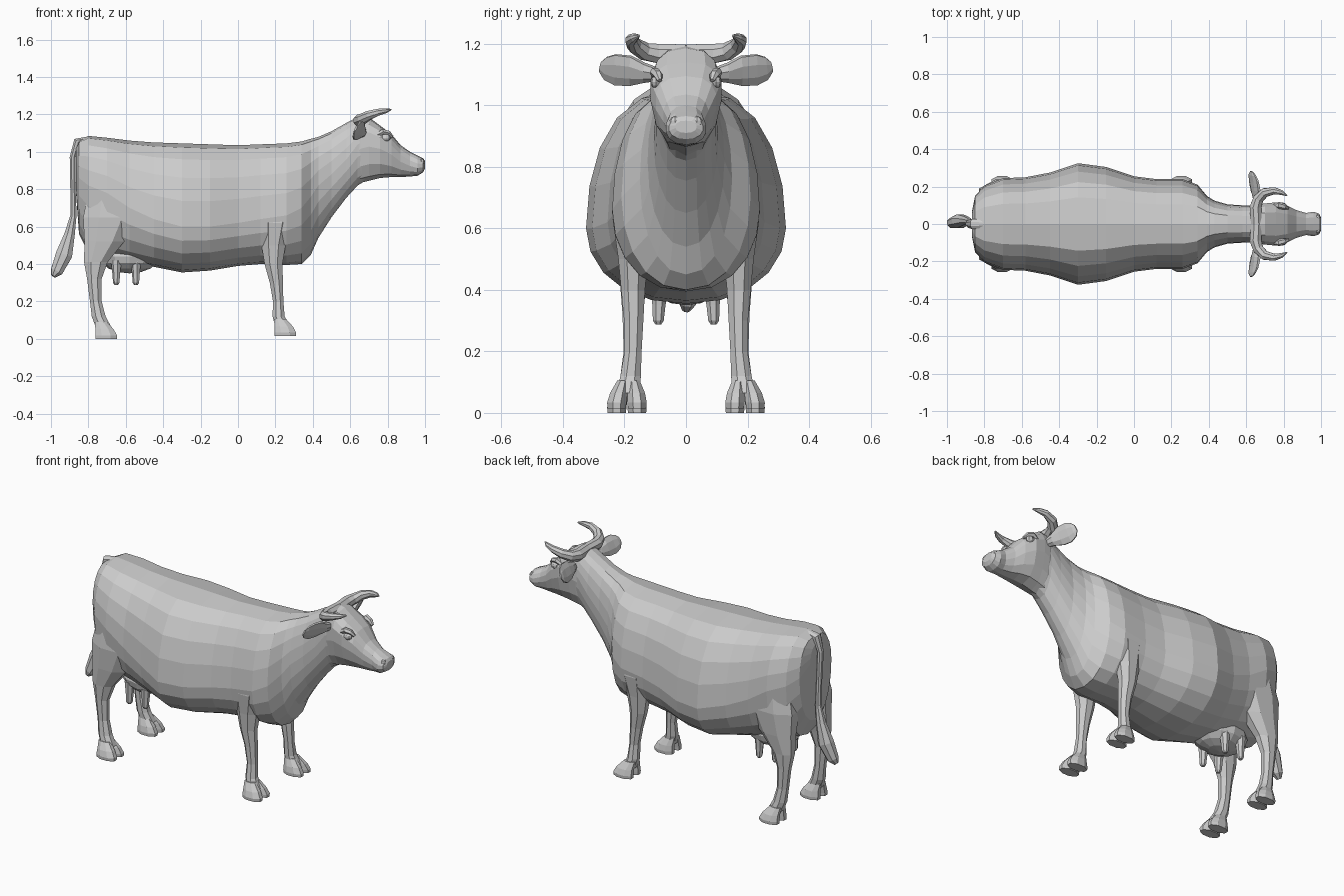
import bpy, bmesh, math
from mathutils import Vector


def loft(name, rings):
    """Skin a list of closed point rings and cap both ends."""
    bm = bmesh.new()
    vs = [[bm.verts.new(p) for p in r] for r in rings]
    n = len(vs[0])
    for a, b in zip(vs, vs[1:]):
        for i in range(n):
            j = (i + 1) % n
            bm.faces.new((a[i], a[j], b[j], b[i]))
    bm.faces.new(vs[0])
    bm.faces.new(vs[-1])
    bmesh.ops.recalc_face_normals(bm, faces=bm.faces[:])
    me = bpy.data.meshes.new(name)
    bm.to_mesh(me)
    bm.free()
    ob = bpy.data.objects.new(name, me)
    bpy.context.collection.objects.link(ob)
    return ob


def slices(name, stations, n, p_top, p_bot):
    """Loft along x through (x, bottom, top, half width, height of widest point)."""
    rings = []
    for x, zb, zt, w, zw in stations:
        ring = []
        for i in range(n):
            a = 2 * math.pi * i / n + math.pi / 2
            c, s = math.cos(a), math.sin(a)
            if abs(c) < 1e-6:
                c = 0
            y = math.copysign(abs(c) ** (p_top if s > 0 else p_bot), c) * w
            ring.append((x, y, zw + s * ((zt - zw) if s > 0 else (zw - zb))))
        rings.append(ring)
    return loft(name, rings)


def tube(name, pts, hint, n=8, flat=False, side=1):
    """Loft along a path of (x, y, z, radius along hint, radius across)."""
    P = [Vector(p[:3]) for p in pts]
    rings = []
    for i, p in enumerate(pts):
        t = P[min(i + 1, len(P) - 1)] - P[max(i - 1, 0)]
        t = Vector((0, 0, -1)) if flat else t.normalized()
        u = Vector(hint)
        u = (u - t * u.dot(t)).normalized()
        v = t.cross(u)
        ring = []
        for k in range(n):
            a = 2 * math.pi * (k + 0.5) / n
            q = P[i] + u * p[3] * math.cos(a) + v * p[4] * math.sin(a)
            ring.append((q.x, q.y * side, q.z))
        rings.append(ring)
    return loft(name, rings)


def ball(name, loc, scale, seg=10, rings=6, rot=(0, 0, 0)):
    bpy.ops.mesh.primitive_uv_sphere_add(segments=seg, ring_count=rings, location=loc, rotation=rot)
    ob = bpy.context.object
    ob.name = name
    ob.scale = scale
    return ob


# Torso and neck
slices("body", [
    (-.866, .78, 1.02, .07, .92), (-.85, .56, 1.06, .15, .86),
    (-.80, .46, 1.085, .205, .82), (-.70, .43, 1.075, .245, .78),
    (-.58, .41, 1.06, .25, .70), (-.45, .385, 1.05, .275, .64),
    (-.30, .355, 1.045, .325, .60), (-.15, .365, 1.04, .305, .60),
    (0, .39, 1.035, .255, .62), (.12, .40, 1.04, .24, .64),
    (.26, .395, 1.045, .24, .66), (.34, .40, 1.055, .21, .70),
    (.39, .45, 1.07, .15, .76), (.43, .54, 1.08, .125, .82),
    (.50, .65, 1.11, .105, .88), (.58, .755, 1.155, .10, .96),
    (.64, .82, 1.185, .10, 1.04), (.68, .845, 1.18, .10, 1.06)], 20, .7, .9)

# Head and muzzle
slices("head", [
    (.62, .83, 1.17, .09, 1.04), (.66, .835, 1.195, .105, 1.07),
    (.70, .845, 1.185, .112, 1.08), (.76, .86, 1.14, .118, 1.06),
    (.82, .865, 1.095, .10, 1.02), (.87, .865, 1.035, .075, .97),
    (.92, .868, 1.0, .06, .94), (.96, .872, .98, .067, .925),
    (.99, .89, .965, .056, .925), (1.0, .91, .95, .035, .93)], 14, .75, .8)

# Tail with tuft
tube("tail", [
    (-.79, 0, 1.07, .02, .015), (-.86, 0, 1.055, .03, .022),
    (-.884, 0, .97, .02, .017), (-.882, .01, .80, .016, .016),
    (-.88, .015, .66, .016, .018), (-.90, .018, .56, .025, .03),
    (-.93, .015, .45, .04, .048), (-.97, .005, .36, .03, .035),
    (-.988, 0, .335, .014, .014)], (0, 1, 0))

# Udder
ball("udder", (-.58, 0, .44), (.16, .13, .09), 12, 8)

FRONT = [(.20, .145, .82, .09, .07), (.20, .165, .62, .10, .078),
         (.19, .172, .50, .07, .052), (.19, .172, .40, .052, .042),
         (.205, .17, .30, .038, .034), (.215, .172, .20, .03, .03),
         (.217, .18, .12, .035, .036), (.238, .188, .065, .042, .04)]
HIND = [(-.66, .13, .88, .13, .09), (-.68, .155, .65, .16, .09),
        (-.715, .165, .52, .115, .068), (-.76, .17, .41, .068, .047),
        (-.768, .175, .32, .042, .034), (-.76, .175, .20, .034, .03),
        (-.745, .18, .12, .04, .036), (-.72, .187, .065, .045, .04)]

for s, tag in ((1, "left"), (-1, "right")):
    # Legs and split hooves
    for kind, path, hx, z0 in (("front", FRONT, .253, .015), ("hind", HIND, -.705, 0)):
        tube(f"{kind}_leg_{tag}", path, (1, 0, 0), 8, True, s)
        for d, claw in ((-1, "inner"), (1, "outer")):
            tube(f"{kind}_hoof_{claw}_{tag}", [
                (hx - .028, .187 + d * .018, z0 + .09, .036, .02),
                (hx - .008, .19 + d * .028, z0 + .05, .053, .031),
                (hx, .192 + d * .033, z0 + .018, .063, .034),
                (hx, .192 + d * .033, z0, .062, .032)], (1, 0, 0), 8, True, s)

    # Horn, curving outward and then forward
    tube(f"horn_{tag}", [
        (.655, 0, 1.168, .032, .032), (.65, .09, 1.168, .034, .034),
        (.665, .135, 1.175, .03, .03), (.70, .168, 1.195, .026, .026),
        (.75, .178, 1.212, .02, .02), (.79, .168, 1.22, .014, .014),
        (.818, .152, 1.226, .004, .004)], (0, 0, 1), 8, False, s)

    # Leaf-shaped ear
    tube(f"ear_{tag}", [
        (.67, .09, 1.10, .022, .018), (.66, .135, 1.105, .035, .022),
        (.65, .18, 1.112, .055, .018), (.64, .23, 1.115, .058, .013),
        (.633, .262, 1.12, .043, .01), (.63, .28, 1.125, .018, .005)],
        (.4, 0, .92), 8, False, s)

    # Eye with brow
    ball(f"eye_{tag}", (.79, s * .098, 1.075), (.026, .018, .02), 8, 6)
    tube(f"brow_{tag}", [
        (.745, .10, 1.09, .012, .012), (.775, .10, 1.108, .016, .018),
        (.805, .092, 1.10, .014, .016), (.825, .085, 1.08, .008, .008)],
        (0, 0, 1), 6, False, s)

    # Nostril
    ball(f"nostril_{tag}", (.982, s * .036, .945), (.016, .018, .02), 8, 5)

    # Teats
    for x, pos in ((-.65, "rear"), (-.545, "front")):
        tube(f"teat_{pos}_{tag}", [
            (x, .085, .42, .03, .03), (x, .088, .35, .022, .022),
            (x, .09, .30, .018, .018), (x, .09, .288, .01, .01)],
            (1, 0, 0), 7, True, s)
